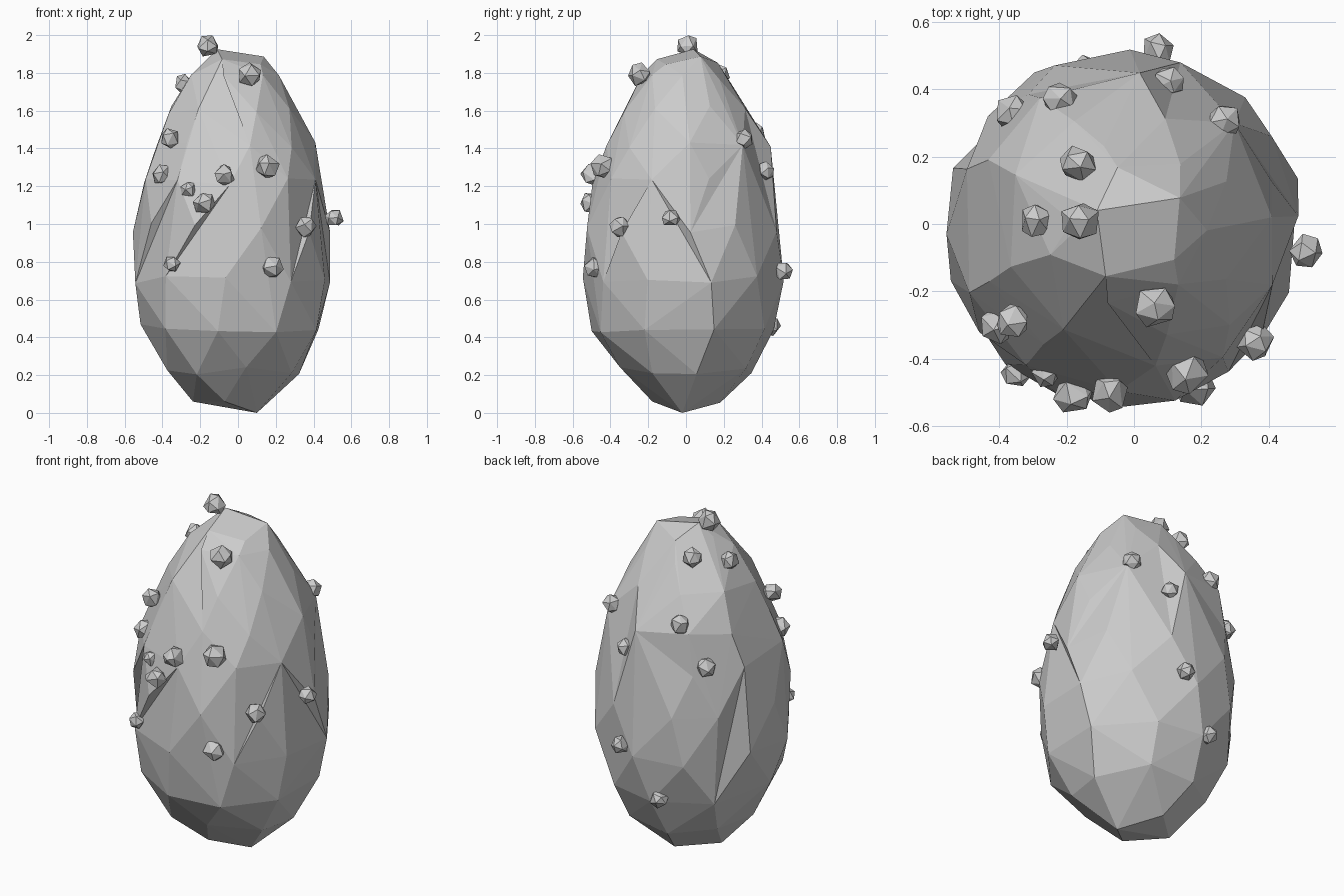
import bpy, bmesh, math, random
from mathutils import Vector

if "Cube" in bpy.data.objects:
    bpy.data.objects.remove(bpy.data.objects["Cube"])

rng = random.Random(4)


def fold_depth(e):
    """How far flipping an edge sinks the surface."""
    a, b = (v.co for v in e.verts)
    c, d = ([v.co for v in f.verts if v not in e.verts][0] for f in e.link_faces)
    n = (b - a).cross(d - c)
    return abs((c - a).dot(n)) / max(n.length, 1e-6)


def hull_object(name, points, creases=()):
    """Faceted convex stone; edges nearest to the crease points are flipped into folds."""
    bm = bmesh.new()
    for p in points:
        bm.verts.new(p)
    bmesh.ops.convex_hull(bm, input=bm.verts[:])
    loose = [v for v in bm.verts if not v.link_faces]
    bmesh.ops.delete(bm, geom=loose, context='VERTS')
    used = set()
    for c in creases:
        c = Vector(c)
        edges = [e for e in bm.edges if not used & set(e.verts) and 0.01 < fold_depth(e) < 0.055]
        if not edges:
            continue
        e = min(edges, key=lambda e: ((e.verts[0].co + e.verts[1].co) / 2 - c).length)
        used.update(e.verts)
        bmesh.utils.edge_rotate(e, True)
    bmesh.ops.recalc_face_normals(bm, faces=bm.faces[:])
    me = bpy.data.meshes.new(name)
    bm.to_mesh(me)
    bm.free()
    ob = bpy.data.objects.new(name, me)
    bpy.context.collection.objects.link(ob)
    return ob


# Egg-shaped body: rings of (height, radius, centre x, centre y, sides, phase)
rings = [
    (0.065, 0.18, -0.06, 0.00, 4, 180),
    (0.22, 0.36, -0.03, 0.00, 8, 12),
    (0.45, 0.485, -0.03, -0.02, 9, 180),
    (0.71, 0.53, -0.03, -0.01, 10, 15),
    (0.98, 0.525, -0.035, -0.015, 10, 0),
    (1.22, 0.48, -0.045, -0.02, 10, 18),
    (1.43, 0.435, -0.03, 0.01, 9, 0),
    (1.61, 0.345, -0.04, -0.01, 8, 20),
    (1.77, 0.24, -0.025, 0.00, 7, 0),
    (1.87, 0.17, -0.015, 0.00, 5, 30),
]
body_points = [(0.10, -0.02, 0.0), (-0.11, 0.04, 1.925)]
for z, r, cx, cy, n, phase in rings:
    for i in range(n):
        a = math.radians(phase) + 2 * math.pi * i / n + rng.uniform(-0.08, 0.08)
        rr = r * rng.uniform(0.99, 1.015)
        dz = rng.uniform(-0.025, 0.025)
        body_points.append((cx + rr * math.cos(a), cy + rr * math.sin(a), z + dz))
folds = [(-0.43, -0.35, 0.87), (-0.15, -0.50, 0.88), (-0.20, -0.30, 1.62),
         (0.33, -0.33, 1.12), (0.46, 0.02, 0.88), (0.38, 0.25, 1.10),
         (-0.20, 0.45, 1.15), (-0.45, 0.20, 0.85), (0.15, 0.40, 1.30)]
hull_object("egg_body", body_points, folds)

# Small pebble bumps stuck on the surface: (x, y, z, radius)
bumps = [
    (-0.16, 0.01, 1.942, 0.062), (0.06, -0.245, 1.79, 0.066), (-0.29, 0.01, 1.74, 0.055),
    (-0.165, 0.18, 1.79, 0.058), (-0.22, 0.37, 1.48, 0.057), (-0.36, 0.33, 1.25, 0.057),
    (0.27, 0.305, 1.45, 0.054), (0.10, 0.42, 1.28, 0.052), (0.07, 0.515, 0.75, 0.052),
    (-0.14, 0.45, 0.46, 0.054), (0.51, -0.08, 1.03, 0.052), (0.36, -0.35, 0.985, 0.058),
    (0.155, -0.44, 1.305, 0.068), (0.18, -0.48, 0.77, 0.064), (-0.07, -0.50, 1.26, 0.06),
    (-0.18, -0.505, 1.11, 0.062), (-0.26, -0.44, 1.18, 0.047), (-0.40, -0.30, 1.26, 0.059),
    (-0.36, -0.29, 1.455, 0.055), (-0.35, -0.44, 0.79, 0.047),
]
g = (1 + 5 ** 0.5) / 2
ico = [Vector(p).normalized() for s in (1, -1) for t in (g, -g)
       for p in ((0, s, t), (s, t, 0), (t, 0, s))]
for k, (x, y, z, r) in enumerate(bumps):
    turn = Vector((x, y, z - 0.9)).to_track_quat('Z', 'Y')
    pts = []
    for d in ico:
        p = (d + Vector([rng.uniform(-0.18, 0.18) for _ in range(3)])).normalized() * r
        pts.append(Vector((x, y, z)) + turn @ p)
    hull_object(f"pebble_{k + 1}", pts)
